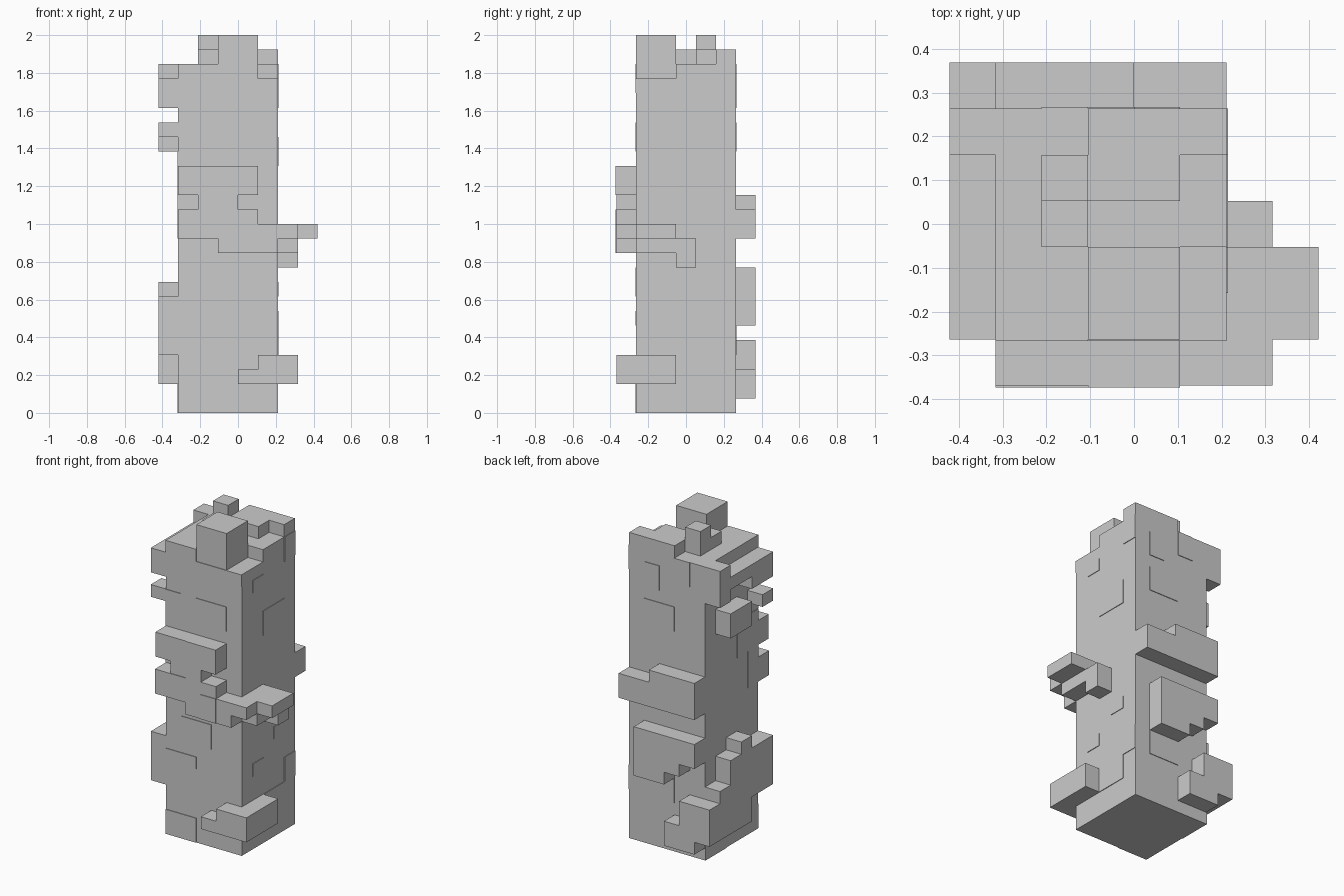
import bpy, bmesh
from mathutils import Vector

if "Cube" in bpy.data.objects:
    bpy.data.objects.remove(bpy.data.objects["Cube"])

# The tower sits on a block lattice: U wide/deep, H tall
U, H, E = 0.1055, 2 / 26, 0.004


def add_box(bm, x0, x1, y0, y1, z0, z1, grow=(0, 0, 0)):
    lo = Vector((x0 * U, y0 * U, z0 * H)) - Vector(grow)
    hi = Vector((x1 * U, y1 * U, z1 * H)) + Vector(grow)
    cube = bmesh.ops.create_cube(bm, size=1)
    for v in cube["verts"]:
        v.co = (lo + hi) / 2 + v.co * (hi - lo)


def part(name, boxes, grow=(0, 0, 0)):
    bm = bmesh.new()
    for b in boxes:
        add_box(bm, *b, grow)
    me = bpy.data.meshes.new(name)
    bm.to_mesh(me)
    bm.free()
    bpy.context.collection.objects.link(bpy.data.objects.new(name, me))


# Main shaft
part("shaft", [(-3, 2, -2.5, 2.5, 0, 23)])

# Stepped top
part("crown", [
    (-3, 1, -2.5, -.5, 23, 24), (-3, 2, -.5, 2.5, 23, 24),
    (-1, 1, -2.5, -.5, 24, 26), (-2, -1, -.5, .5, 24, 25),
    (-2, -1, .5, 1.5, 24, 26), (-1, 1, .5, 2.5, 24, 25),
    (1, 2, 1.5, 2.5, 24, 25)])

# Front ledges
part("front_base_ledge", [
    (0, 1, -3.5, -2.5, 2, 3), (1, 3, -3.5, -2.5, 2, 4), (2, 3, -2.5, -.5, 2, 4)])
part("front_bar", [(-3, 1, -3.5, -2.5, 15, 17)])
part("front_cluster", [
    (-3, -1, -3.5, -2.5, 12, 14), (-2, 0, -3.5, -2.5, 14, 15),
    (-1, 0, -3.5, -2.5, 11, 14), (0, 1, -3.5, -2.5, 11, 14),
    (1, 2, -3.5, -2.5, 11, 12)])

# Arm reaching to the right
part("right_arm", [
    (1, 3, -3.5, -2.5, 12, 13), (2, 4, -2.5, -.5, 12, 13),
    (2, 3, -2.5, -.5, 11, 12), (2, 3, -.5, .5, 10, 12)])

# Left side lumps
part("left_lower_blocks", [
    (-4, -3, -2.5, 1.5, 4, 8), (-4, -3, -.5, .5, 8, 9),
    (-4, -3, -.5, 2.5, 2, 4), (-4, -3, 1.5, 2.5, 4, 6),
    (-4, -3, 2.5, 3.5, 2, 5)])
part("left_upper_blocks", [
    (-4, -3, -2.5, -1.5, 19, 20), (-4, -3, -.5, 1.5, 18, 20),
    (-4, -3, -2.5, -.5, 21, 23), (-4, -3, -.5, 1.5, 22, 23),
    (-4, -3, 1.5, 2.5, 21, 24)])

# Back ledges
part("back_bar", [(-3, 2, 2.5, 3.5, 12, 14), (-3, 0, 2.5, 3.5, 14, 15)])
part("back_hanging_blocks", [
    (-1, 1, 2.5, 3.5, 6, 10), (-2, -1, 2.5, 3.5, 7, 10), (-3, -2, 2.5, 3.5, 8, 10)])
part("back_base_blocks", [
    (-3, -1, 2.5, 3.5, 1, 3), (-3, -2, 2.5, 3.5, 3, 5)])

# Thin raised panels, each barely proud of the surface
part("front_panels", [
    (x0, x1, y, y + .5, z0, z1) for x0, x1, y, z0, z1 in [
        (-3, -1, -2.5, 0, 2), (-3, -1, -2.5, 6, 7), (-2, 0, -2.5, 9, 10),
        (-1, 0, -2.5, 8, 9), (-1, 1, -2.5, 18, 20), (-3, -2, -2.5, 18, 20),
        (-3, -1, -2.5, 22, 24), (-1, 2, -2.5, 22, 23),
        (-1, 1, -3.5, 15, 17), (-3, -1, -3.5, 12, 14), (0, 1, -3.5, 11, 13)]],
    (0, E, 0))
part("right_panels", [
    (1.5, 2, y0, y1, z0, z1) for y0, y1, z0, z1 in [
        (-1.5, -.5, 6, 7), (-1.5, -.5, 21, 22), (-.5, 1.5, 17, 19),
        (1.5, 2.5, 4, 6), (1.5, 2.5, 22, 24), (.5, 1.5, 8, 9), (-.5, 1.5, 2, 4)]],
    (E, 0, 0))
part("back_panels", [
    (x0, x1, 2, 2.5, z0, z1) for x0, x1, z0, z1 in [
        (0, 1, 21, 23), (-1, 1, 18, 20), (-2, -1, 22, 24), (-1, 1, 4, 6)]],
    (0, E, 0))
part("left_panels", [
    (-3, -2.5, y0, y1, z0, z1) for y0, y1, z0, z1 in [
        (-2.5, -.5, 15, 18), (-2.5, -1.5, 12, 15), (.5, 2.5, 0, 2)]],
    (E, 0, 0))
